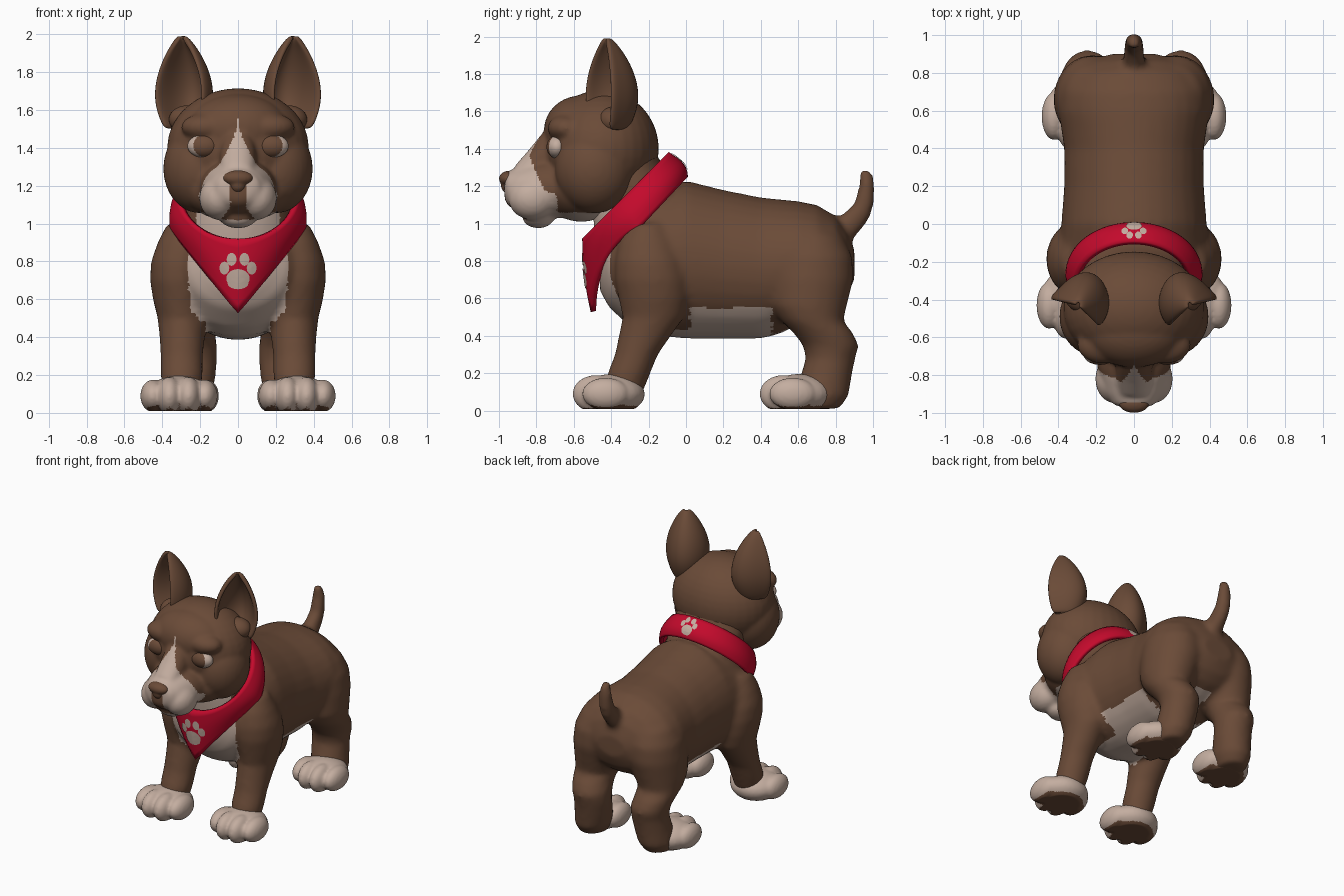
import bpy, bmesh, math
from mathutils import Vector, Matrix
from mathutils.bvhtree import BVHTree

cube = bpy.data.objects.get("Cube")
if cube:
    bpy.data.objects.remove(cube, do_unlink=True)


def material(name, rgb):
    m = bpy.data.materials.new(name)
    m.use_nodes = True
    m.diffuse_color = (*rgb, 1)
    m.node_tree.nodes["Principled BSDF"].inputs["Base Color"].default_value = (*rgb, 1)
    return m


BROWN = material("brown fur", (0.145, 0.07, 0.039))
CREAM = material("cream fur", (0.55, 0.42, 0.35))
RED = material("red cloth", (0.55, 0.003, 0.025))


# ---- helpers: shapes are gathered in a bmesh, then fused into one skin ----
def ball(bm, center, radii):
    mat = Matrix.Translation(center) @ Matrix.Diagonal((*radii, 1))
    bmesh.ops.create_uvsphere(bm, u_segments=32, v_segments=20, radius=1, matrix=mat)


def tube(bm, rings, along_z=True, side=1, n=32):
    """Closed loft. Each ring: position on the axis, low, high, left, right."""
    loops = []
    for p, lo, hi, x0, x1 in rings:
        loop = []
        for i in range(n):
            a = math.tau * i / n
            x = side * ((x0 + x1) / 2 + (x1 - x0) / 2 * math.cos(a))
            q = (lo + hi) / 2 + (hi - lo) / 2 * math.sin(a)
            loop.append(bm.verts.new((x, q, p) if along_z else (x, p, q)))
        loops.append(loop)
    for a, b in zip(loops, loops[1:]):
        for i in range(n):
            j = (i + 1) % n
            bm.faces.new((a[i], a[j], b[j], b[i]))
    bm.faces.new(loops[0])
    bm.faces.new(loops[-1])


def to_object(name, bm, mats):
    bmesh.ops.recalc_face_normals(bm, faces=bm.faces)
    me = bpy.data.meshes.new(name)
    bm.to_mesh(me)
    bm.free()
    for m in mats:
        me.materials.append(m)
    me.shade_smooth()
    ob = bpy.data.objects.new(name, me)
    bpy.context.collection.objects.link(ob)
    return ob


def bake(ob):
    bpy.context.view_layer.update()
    me = bpy.data.meshes.new_from_object(ob.evaluated_get(bpy.context.evaluated_depsgraph_get()))
    ob.modifiers.clear()
    ob.data = me
    me.shade_smooth()


def fuse(name, bm, voxel, rounds, rule):
    """Voxel-fuse the shapes, soften them, and colour faces by a rule."""
    ob = to_object(name, bm, [BROWN, CREAM])
    rem = ob.modifiers.new("fuse", "REMESH")
    rem.mode = "VOXEL"
    rem.voxel_size = voxel
    soft = ob.modifiers.new("soften", "SMOOTH")
    soft.factor, soft.iterations = 0.5, rounds
    bake(ob)
    for v in ob.data.vertices:
        v.co.z = max(v.co.z, 0.01)
    for f in ob.data.polygons:
        f.material_index = int(rule(f.center, f.normal))


# ---- body: torso, neck, legs and tail ----
bm = bmesh.new()
torso = [(-.46, .64, .95, .15), (-.41, .55, 1.0, .27), (-.3, .45, 1.1, .36), (-.2, .405, 1.17, .4),
         (0, .385, 1.23, .385), (.2, .385, 1.18, .37), (.4, .385, 1.14, .37), (.5, .41, 1.13, .385),
         (.6, .46, 1.12, .4), (.7, .5, 1.1, .39), (.8, .55, 1.04, .34), (.86, .61, .96, .25),
         (.9, .7, .86, .12)]
tube(bm, [(y, lo, hi, -w, w) for y, lo, hi, w in torso], along_z=False)
neck = [(.75, -.455, .1, .34), (.9, -.48, .1, .32), (1, -.495, .08, .3), (1.15, -.5, .02, .275),
        (1.3, -.5, -.12, .265), (1.4, -.5, -.17, .25)]
tube(bm, [(z, lo, hi, -w, w) for z, lo, hi, w in neck])
tail = [(.9, .75, .88, .06), (.97, .75, .94, .06), (1.03, .81, .985, .055), (1.1, .895, 1.005, .052),
        (1.2, .925, 1.01, .045), (1.26, .925, 1.0, .038), (1.29, .93, .975, .025)]
tube(bm, [(z, lo, hi, -w, w) for z, lo, hi, w in tail])
front_leg = [(.05, -.44, -.25, .21, .39), (.2, -.42, -.19, .185, .41), (.3, -.38, -.15, .185, .41),
             (.4, -.36, -.08, .175, .415), (.5, -.34, -.01, .17, .425), (.6, -.36, .01, .15, .45),
             (.7, -.38, .01, .15, .465), (.8, -.38, -.01, .15, .46), (.9, -.36, -.05, .15, .425),
             (1, -.31, -.1, .15, .375)]
hind_leg = [(.01, .58, .82, .18, .37), (.08, .58, .87, .14, .39), (.18, .61, .885, .12, .38),
            (.28, .64, .905, .11, .37), (.35, .625, .925, .11, .38), (.42, .57, .89, .12, .4),
            (.48, .51, .84, .11, .415), (.56, .45, .86, .07, .425), (.7, .43, .895, .02, .425),
            (.82, .44, .89, .02, .41), (.93, .49, .84, .02, .36), (1, .56, .75, .05, .28)]
for s in (1, -1):
    tube(bm, front_leg, side=s)
    tube(bm, hind_leg, side=s)


def body_rule(c, n):
    x = abs(c.x)
    if c.z > .85:
        return c.y < -.38 and x < .22
    if c.y < -.3:
        return c.z > .37 and x < min(.26, .18 + .7 * max(0, c.z - .45))
    if c.y < .02:
        return .36 < c.z < .55 and x < .17
    return .37 < c.z < .55 and c.y < .46 or (c.y < .75 and x < .06 and c.z < .6)


fuse("body", bm, .02, 8, body_rule)

# ---- paws: one broad pad and four soft toes each ----
for s, side in ((1, "left"), (-1, "right")):
    for end, cx, dy, k in (("front", .312, 0, 1), ("hind", .295, 1.0, .95)):
        bm = bmesh.new()
        ball(bm, (s * cx, dy - .395, .088), (.18 * k, .175, .108))
        for t, ty, h in ((-.137, -.43, .086), (-.05, -.482, .1), (.05, -.482, .1), (.137, -.43, .086)):
            ball(bm, (s * (cx + t * k), ty + dy, .09), (.067 * k, .125, h))
        fuse(end + "_paw_" + side, bm, .011, 4, lambda c, n: n.z > -.75 or c.z > .06)

# ---- head: skull, forehead, cheeks, brows, muzzle and chin ----
bm = bmesh.new()
ball(bm, (0, -.45, 1.4), (.375, .305, .315))
ball(bm, (0, -.56, 1.5), (.27, .2, .185))
ball(bm, (0, -.56, 1.18), (.29, .2, .17))
ball(bm, (0, -.79, 1.035), (.1, .085, .06))
muzzle = [(-.55, 1.03, 1.34, .22), (-.7, 1.03, 1.35, .205), (-.77, 1.03, 1.345, .19), (-.83, 1.04, 1.33, .17),
          (-.9, 1.06, 1.3, .15), (-.955, 1.1, 1.28, .11), (-.97, 1.13, 1.25, .07)]
bridge = [(-.6, 1.2, 1.58, .1), (-.73, 1.2, 1.52, .1), (-.78, 1.2, 1.47, .095), (-.84, 1.2, 1.395, .09),
          (-.91, 1.2, 1.315, .075)]
for part in (muzzle, bridge):
    tube(bm, [(y, lo, hi, -w, w) for y, lo, hi, w in part], along_z=False)
for s in (1, -1):
    ball(bm, (s * .2, -.49, 1.29), (.195, .21, .235))
    ball(bm, (s * .16, -.64, 1.51), (.14, .1, .075))
    ball(bm, (s * .1, -.82, 1.135), (.105, .13, .115))


def head_rule(c, n):
    x = abs(c.x)
    if c.y < -.82 and 1.07 < c.z < 1.2 and x < .04:
        return False
    if c.y < -.78 and 1.02 < c.z < 1.1 and x < .09 - .7 * (c.z - 1.02):
        return False
    if c.z < 1.36 and c.y < -.7 - .45 * (c.z - 1.05):
        return True
    if c.y < -.69 and c.z < 1.55:
        return x < .21 * min(1, (1.55 - c.z) / .4) ** 1.5
    return c.z < 1.06 and x < .2 and n.z < -.3


fuse("head", bm, .013, 7, head_rule)

# ---- nose ----
bm = bmesh.new()
ball(bm, (0, -.95, 1.24), (.08, .05, .042))
ball(bm, (0, -.945, 1.205), (.045, .045, .045))
fuse("nose", bm, .008, 3, lambda c, n: False)

# ---- eyes: pale almond with a round iris ----
for s, side in ((1, "left"), (-1, "right")):
    bm = bmesh.new()
    ball(bm, (s * .18, -.69, 1.41), (.088, .056, .062))
    fuse("eye_" + side, bm, .006, 2,
         lambda c, n: math.hypot(abs(c.x) - .178, c.z - 1.412) > .058)

# ---- ears: curved cups that taper to a point ----
rim = [(.19, -.54), (.145, -.47), (.14, -.38), (.18, -.29), (.25, -.255), (.33, -.29), (.39, -.35), (.44, -.4)]
levels = [(1.5, .62), (1.57, .86), (1.65, 1), (1.73, .98), (1.81, .84), (1.88, .62), (1.94, .37), (1.99, .08)]
for s, side in ((1, "left"), (-1, "right")):
    bm = bmesh.new()
    rows = [[bm.verts.new((s * (.3 + (x - .3) * k), -.43 + (y + .43) * k, z)) for x, y in rim]
            for z, k in levels]
    for a, b in zip(rows, rows[1:]):
        for i in range(len(rim) - 1):
            bm.faces.new((a[i], a[i + 1], b[i + 1], b[i]))
    ear = to_object("ear_" + side, bm, [BROWN])
    thick = ear.modifiers.new("thickness", "SOLIDIFY")
    thick.thickness, thick.offset = .03, 0
    sub = ear.modifiers.new("round", "SUBSURF")
    sub.levels = sub.render_levels = 2
    # fleshy base closing the foot of the cup
    bm = bmesh.new()
    ball(bm, (s * .265, -.385, 1.55), (.1, .085, .075))
    to_object("ear_base_" + side, bm, [BROWN])

# ---- bandana: tilted collar hanging to a point in front ----
bm = bmesh.new()
N, M = 64, 8
grid = []
for i in range(N):
    a = math.tau * i / N
    c, w = math.cos(a), math.sin(a)
    top = Vector((.3 * w, -.32 + .22 * c, 1.145 + .225 * c))
    low_y = -.255 + (.25 * c if c > 0 else -.24 * abs(c) ** 1.4)
    low_z = .97 + .28 * c if c > 0 else .53 + .44 * abs(w)
    low = Vector((.345 * w, low_y, low_z))
    column = []
    for j in range(M + 1):
        t = j / M
        bulge = (.02 + .008 * c) * math.sin(math.pi * t)
        column.append(bm.verts.new(top.lerp(low, t) + Vector((w, c, 0)) * bulge))
    grid.append(column)
for i in range(N):
    a, b = grid[i], grid[(i + 1) % N]
    for j in range(M):
        bm.faces.new((a[j], b[j], b[j + 1], a[j + 1]))
bandana = to_object("bandana", bm, [RED])
cloth = bandana.modifiers.new("cloth", "SOLIDIFY")
cloth.thickness, cloth.offset = .03, 0
bake(bandana)
surface = BVHTree.FromPolygons([v.co for v in bandana.data.vertices],
                               [tuple(f.vertices) for f in bandana.data.polygons])


# ---- paw prints: thin patches laid on the cloth ----
def paw_print(name, origin, up, aim, size):
    bm = bmesh.new()
    spots = [(0, -.035, .062, .05), (0, -.06, .055, .032)]
    spots += [(s * x, y, .026, .034) for s in (1, -1) for x, y in ((.034, .066), (.072, .02))]
    for cx, cy, rx, ry in spots:
        rings = []
        for k in (.02, .35, .7, 1):
            ring = []
            for i in range(20):
                a = math.tau * i / 20
                u, v = cx + rx * k * math.cos(a), cy + ry * k * math.sin(a)
                start = origin + Vector((u * size, 0, 0)) + up * v * size
                hit = surface.ray_cast(start, aim)[0] or start
                ring.append(bm.verts.new(hit - aim * .005))
            rings.append(ring)
        bm.faces.new(rings[0])
        for a, b in zip(rings, rings[1:]):
            for i in range(20):
                j = (i + 1) % 20
                bm.faces.new((a[i], a[j], b[j], b[i]))
    to_object(name, bm, [CREAM])


paw_print("front_paw_print", Vector((0, -.9, .745)), Vector((0, 0, 1)), Vector((0, 1, 0)), 1)
d = math.sqrt(.5)
paw_print("back_paw_print", Vector((0, .2, 1.56)), Vector((0, -d, d)), Vector((0, -d, -d)), .68)
